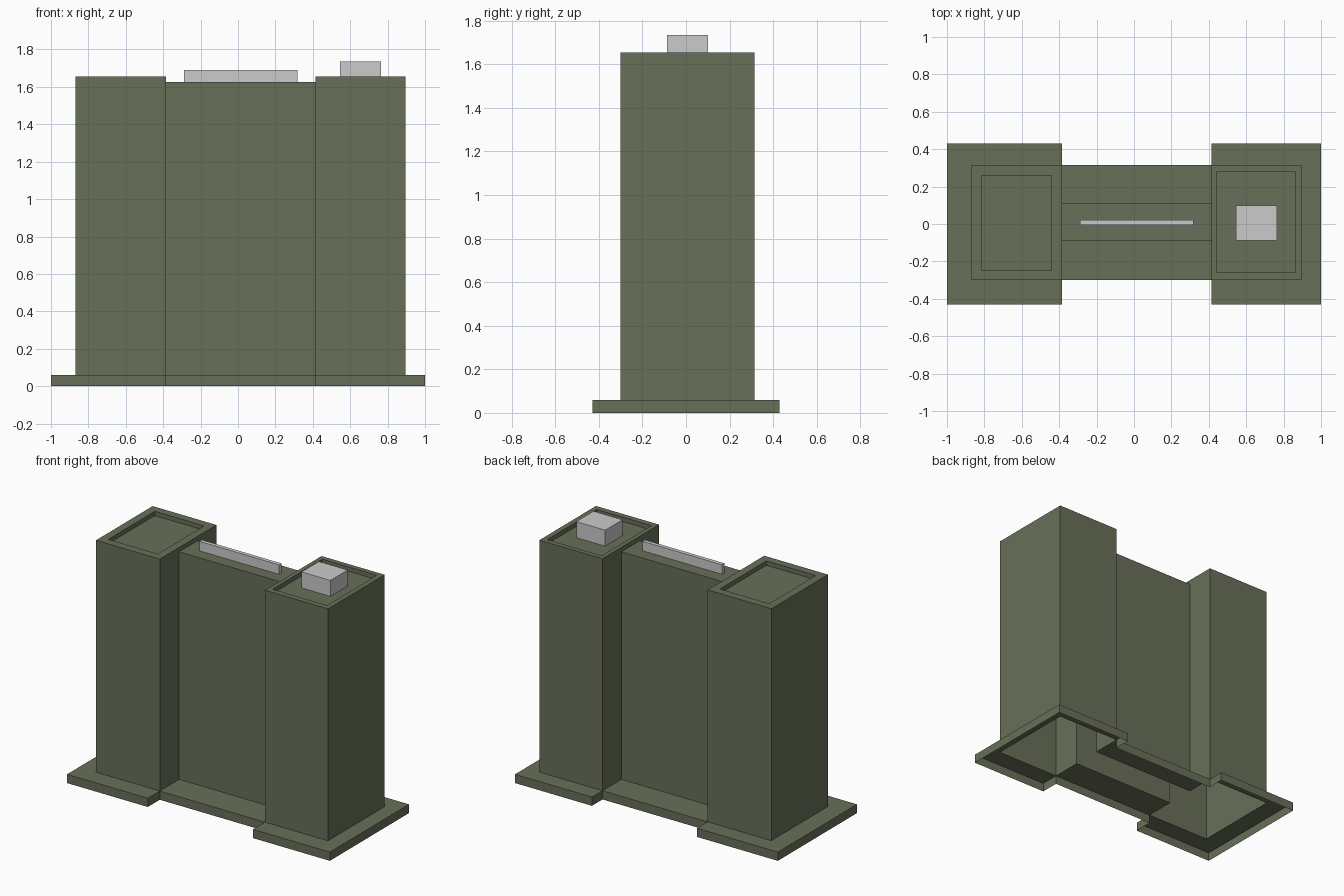
import bpy, bmesh

if "Cube" in bpy.data.objects:
    bpy.data.objects.remove(bpy.data.objects["Cube"])

olive = bpy.data.materials.new("olive_wall")
olive.diffuse_color = (0.14, 0.16, 0.10, 1)
olive.use_nodes = True
olive.node_tree.nodes["Principled BSDF"].inputs["Base Color"].default_value = olive.diffuse_color

BASE_Z, LINK_Z, TOWER_Z, ROOF_Z = 0.06, 1.625, 1.655, 1.625
XL, XR = -0.385, 0.415          # inner faces of the two towers


def outline(x0, x1, y0, y1, ny0, ny1):
    """Counter-clockwise H-shaped footprint with a narrower middle."""
    return [(x0, y0), (XL, y0), (XL, ny0), (XR, ny0), (XR, y0), (x1, y0),
            (x1, y1), (XR, y1), (XR, ny1), (XL, ny1), (XL, y1), (x0, y1)]


def rect(x0, x1, y0, y1):
    return [(x0, y0), (x1, y0), (x1, y1), (x0, y1)]


def face(bm, pts):
    bm.faces.new([bm.verts.new(p) for p in pts])


def wall(bm, a, b, z0, z1):
    face(bm, [(*a, z0), (*b, z0), (*b, z1), (*a, z1)])


def ring(bm, outer, inner, z):
    """Flat band between two matching outlines, skipping empty segments."""
    n = len(outer)
    for i in range(n):
        a, b = outer[i], outer[(i + 1) % n]
        c, d = inner[(i + 1) % n], inner[i]
        if len({p[0] for p in (a, b, c, d)}) > 1:
            face(bm, [(*p, z) for p in (a, b, c, d)])


def finish(bm, name, mat=None):
    bmesh.ops.remove_doubles(bm, verts=bm.verts, dist=0.0005)
    me = bpy.data.meshes.new(name)
    bm.to_mesh(me)
    bm.free()
    if mat:
        me.materials.append(mat)
    ob = bpy.data.objects.new(name, me)
    bpy.context.collection.objects.link(ob)


base = outline(-1, 1, -0.43, 0.43, -0.30, 0.315)
body = outline(-0.87, 0.895, -0.30, 0.315, -0.09, 0.11)

# Stepped plinth, open underneath
bm = bmesh.new()
for i in range(12):
    wall(bm, base[i], base[(i + 1) % 12], 0, BASE_Z)
ring(bm, base, body, BASE_Z)
finish(bm, "plinth", olive)

# Hollow walls of both towers and the link between them
bm = bmesh.new()
for i in range(12):
    top = LINK_Z if i in (2, 8) else TOWER_Z
    wall(bm, body[i], body[(i + 1) % 12], BASE_Z, top)
# Link roof and the small steps up to each tower
face(bm, [(*p, LINK_Z) for p in rect(XL, XR, -0.09, 0.11)])
wall(bm, (XL, -0.09), (XL, 0.11), LINK_Z, TOWER_Z)
wall(bm, (XR, 0.11), (XR, -0.09), LINK_Z, TOWER_Z)
# Parapets with recessed roofs
for outer, inner in (
        (rect(-0.87, XL, -0.30, 0.315), rect(-0.815, -0.44, -0.245, 0.26)),
        (rect(XR, 0.895, -0.30, 0.315), rect(0.445, 0.86, -0.26, 0.28))):
    ring(bm, outer, inner, TOWER_Z)
    for i in range(4):
        wall(bm, inner[(i + 1) % 4], inner[i], ROOF_Z, TOWER_Z)
    face(bm, [(*p, ROOF_Z) for p in inner])
finish(bm, "building_walls", olive)


# Grey rooftop parts
def roof_box(name, x0, x1, y0, y1, z0, z1):
    bm = bmesh.new()
    r = rect(x0, x1, y0, y1)
    for i in range(4):
        wall(bm, r[i], r[(i + 1) % 4], z0, z1)
    face(bm, [(*p, z1) for p in r])
    face(bm, [(*p, z0) for p in reversed(r)])
    finish(bm, name)


roof_box("roof_housing", 0.545, 0.765, -0.088, 0.10, ROOF_Z, 1.735)
roof_box("roof_sign_panel", -0.29, 0.317, -0.005, 0.022, LINK_Z, 1.69)
